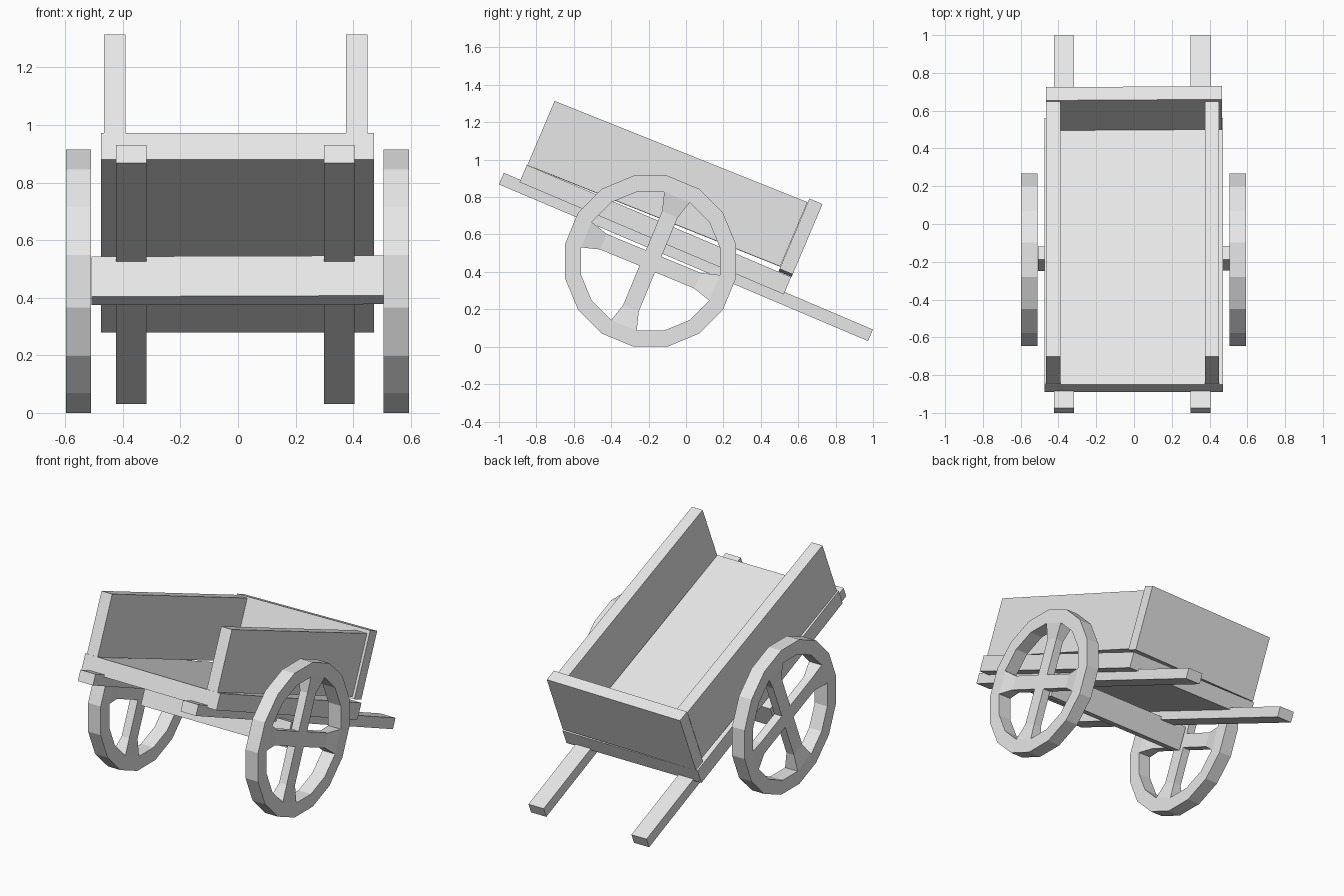
import bpy, bmesh, math
from mathutils import Matrix, Vector

if "Cube" in bpy.data.objects:
    bpy.data.objects.remove(bpy.data.objects["Cube"], do_unlink=True)

wood = bpy.data.materials.new("plain_grey")
wood.use_nodes = True
GREY = (0.8, 0.8, 0.8, 1)
wood.diffuse_color = GREY
wood.node_tree.nodes["Principled BSDF"].inputs["Base Color"].default_value = GREY

# The whole cart rests tipped back on its handles
TILT = Matrix.Rotation(math.radians(-23), 4, "X")


def finish(name, bm):
    bmesh.ops.recalc_face_normals(bm, faces=bm.faces)
    mesh = bpy.data.meshes.new(name)
    bm.to_mesh(mesh)
    bm.free()
    mesh.materials.append(wood)
    obj = bpy.data.objects.new(name, mesh)
    bpy.context.collection.objects.link(obj)
    return obj


def board(name, xs, ys, zs, rise_x=0.0, rise_y=0.0):
    """Box in the tilted frame; rise lifts its +x or +y end a little."""
    bm = bmesh.new()
    bmesh.ops.create_cube(bm, size=1)
    for v in bm.verts:
        fx, fy, fz = v.co + Vector((0.5, 0.5, 0.5))
        v.co = (xs[0] + fx * (xs[1] - xs[0]),
                ys[0] + fy * (ys[1] - ys[0]),
                zs[0] + fz * (zs[1] - zs[0]) + fx * rise_x + fy * rise_y)
    bm.transform(TILT)
    return finish(name, bm)


# Bed, walls and shafts
board("bed", (-0.475, 0.472), (-1.163, 0.372), (0.462, 0.562))
board("tailboard", (-0.465, 0.465), (0.298, 0.374), (0.564, 0.972), rise_x=0.015)
board("right_side_wall", (-0.465, -0.39), (-1.16, 0.296), (0.56, 0.935), rise_y=0.03)
board("left_side_wall", (0.375, 0.45), (-1.16, 0.296), (0.562, 0.935), rise_y=0.03)
board("right_shaft", (-0.423, -0.317), (-1.26, 0.884), (0.408, 0.475))
board("left_shaft", (0.298, 0.405), (-1.26, 0.884), (0.408, 0.475))
board("axle", (-0.508, 0.507), (-0.386, -0.309), (0.275, 0.426), rise_x=0.004)

# Wheels
SIDES = 16
OUTER, INNER = 0.466, 0.378
STEP = math.tau / SIDES


def wheel(name, x_mid, width):
    bm = bmesh.new()

    def ring(radius, x):
        return [bm.verts.new((x, radius * math.cos((i + 0.5) * STEP),
                              radius * math.sin((i + 0.5) * STEP)))
                for i in range(SIDES)]

    h = width / 2
    loops = [ring(OUTER, -h), ring(OUTER, h), ring(INNER, h), ring(INNER, -h)]
    for a, b in zip(loops, loops[1:] + loops[:1]):
        for i in range(SIDES):
            j = (i + 1) % SIDES
            bm.faces.new((a[i], a[j], b[j], b[i]))

    # Four spokes, each flaring out to fill one inner rim facet
    reach = INNER * math.cos(STEP / 2)
    foot = INNER * math.sin(STEP / 2)
    stations = [(0.0, 0.045, h * 0.6), (0.272, 0.045, h * 0.6), (reach, foot, h)]
    for k in range(4):
        turn = Matrix.Rotation(k * math.pi / 2 - STEP, 3, "X")
        quads = []
        for r, half, depth in stations:
            corners = [(-depth, r, -half), (depth, r, -half),
                       (depth, r, half), (-depth, r, half)]
            quads.append([bm.verts.new(turn @ Vector(c)) for c in corners])
        for a, b in zip(quads, quads[1:]):
            for i in range(4):
                j = (i + 1) % 4
                bm.faces.new((a[i], a[j], b[j], b[i]))
    bm.transform(Matrix.Translation((x_mid, -0.19, OUTER * math.cos(STEP / 2))))
    return finish(name, bm)


wheel("left_wheel", 0.55, 0.088)
wheel("right_wheel", -0.554, 0.088)
